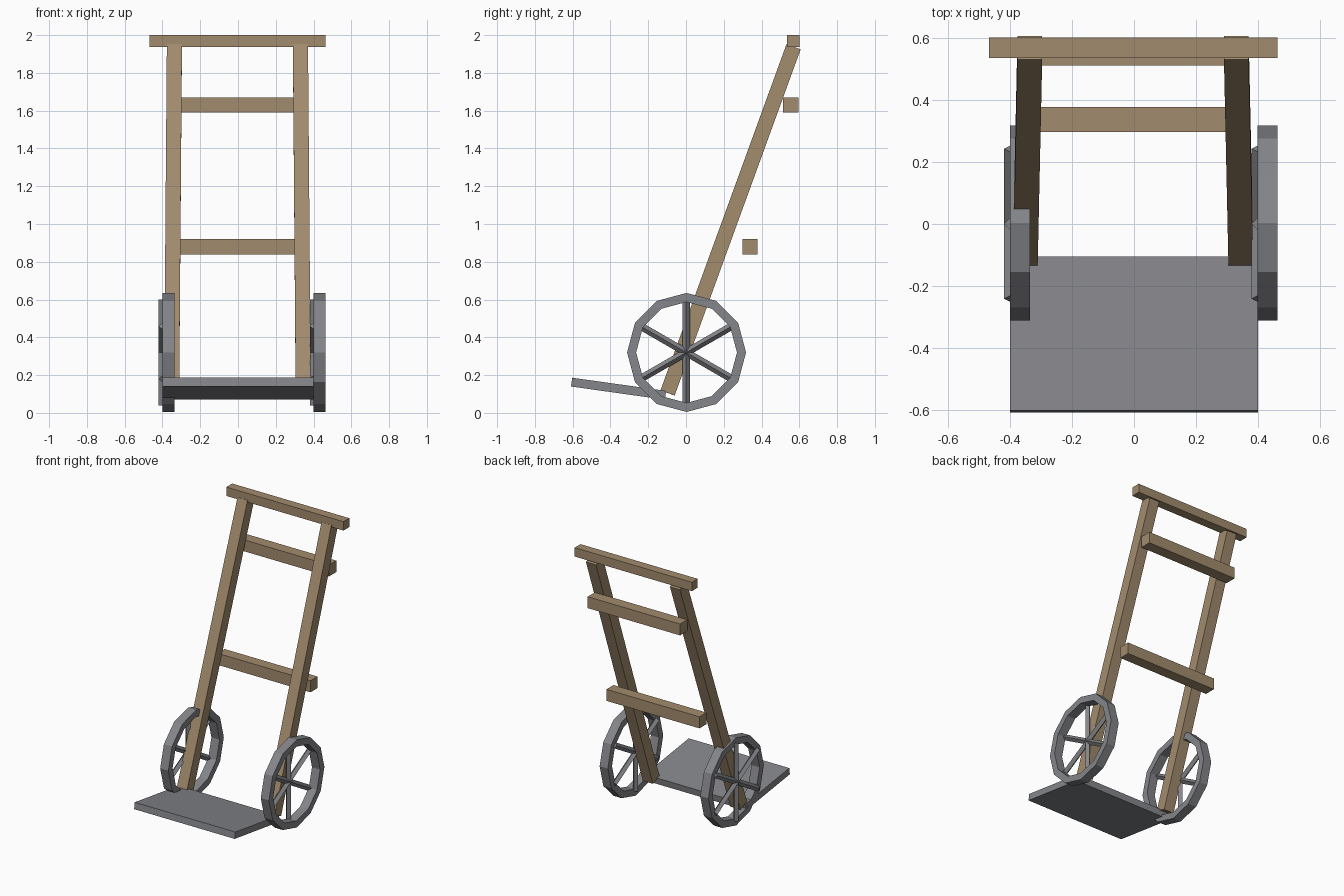
import bpy
import bmesh
from math import radians, sin, cos, pi
from mathutils import Matrix, Vector

cube = bpy.data.objects.get("Cube")
if cube:
    bpy.data.objects.remove(cube, do_unlink=True)


def make_material(name, color):
    mat = bpy.data.materials.new(name)
    mat.use_nodes = True
    mat.diffuse_color = color
    mat.node_tree.nodes["Principled BSDF"].inputs["Base Color"].default_value = color
    return mat


wood = make_material("brown wood", (0.36, 0.26, 0.155, 1))
metal = make_material("grey metal", (0.235, 0.238, 0.255, 1))


def add_object(name, bm, mat):
    bmesh.ops.recalc_face_normals(bm, faces=bm.faces)
    mesh = bpy.data.meshes.new(name)
    bm.to_mesh(mesh)
    bm.free()
    mesh.materials.append(mat)
    obj = bpy.data.objects.new(name, mesh)
    bpy.context.collection.objects.link(obj)
    return obj


def add_box(name, center, size, mat, rotation=Matrix.Identity(4)):
    bm = bmesh.new()
    placement = Matrix.Translation(center) @ rotation @ Matrix.Diagonal((*size, 1))
    bmesh.ops.create_cube(bm, size=1, matrix=placement)
    return add_object(name, bm, mat)


def add_rim(name, center, outer, inner, width, sides=12):
    bm = bmesh.new()
    rings = []
    for i in range(sides):
        a = 2 * pi * i / sides
        section = ((-width / 2, outer), (width / 2, outer),
                   (width / 2, inner), (-width / 2, inner))
        rings.append([bm.verts.new(Vector(center) + Vector((x, r * cos(a), r * sin(a))))
                      for x, r in section])
    for i, ring in enumerate(rings):
        following = rings[(i + 1) % sides]
        for j in range(4):
            k = (j + 1) % 4
            bm.faces.new((ring[j], ring[k], following[k], following[j]))
    return add_object(name, bm, metal)


def add_spokes(name, center, radius, length):
    bm = bmesh.new()
    for i in range(3):
        bmesh.ops.create_cone(
            bm, cap_ends=True, segments=4, radius1=radius, radius2=radius, depth=length,
            matrix=Matrix.Translation(center) @ Matrix.Rotation(i * pi / 3, 4, 'X'))
    return add_object(name, bm, metal)


# Leaning posts, slightly closer together at the top
for side, label in ((1, "left"), (-1, "right")):
    lean = Matrix.Rotation(radians(-20), 4, 'X') @ Matrix.Rotation(-0.0075 * side, 4, 'Y')
    add_box(label + "_post", (0.341 * side - 0.003, 0.236, 1.022), (0.08, 0.08, 1.95), wood, lean)

# Handle and crossbars
add_box("top_handle", (-0.002, 0.569, 1.968), (0.932, 0.066, 0.064), wood)
add_box("upper_crossbar", (-0.002, 0.554, 1.63), (0.735, 0.082, 0.082), wood)
add_box("lower_crossbar", (-0.002, 0.338, 0.88), (0.74, 0.08, 0.083), wood)

# Tilted load plate
add_box("load_plate", (0, -0.357, 0.128), (0.8, 0.502, 0.047), metal,
        Matrix.Rotation(radians(-8), 4, 'X'))

# Wheels
for label, rim_x, spoke_x in (("left", 0.432, 0.4), ("right", -0.368, -0.4)):
    add_rim(label + "_wheel_rim", (rim_x, 0.003, 0.32), 0.315, 0.267, 0.065)
    add_spokes(label + "_wheel_spokes", (spoke_x, 0.001, 0.32), 0.02, 0.56)
